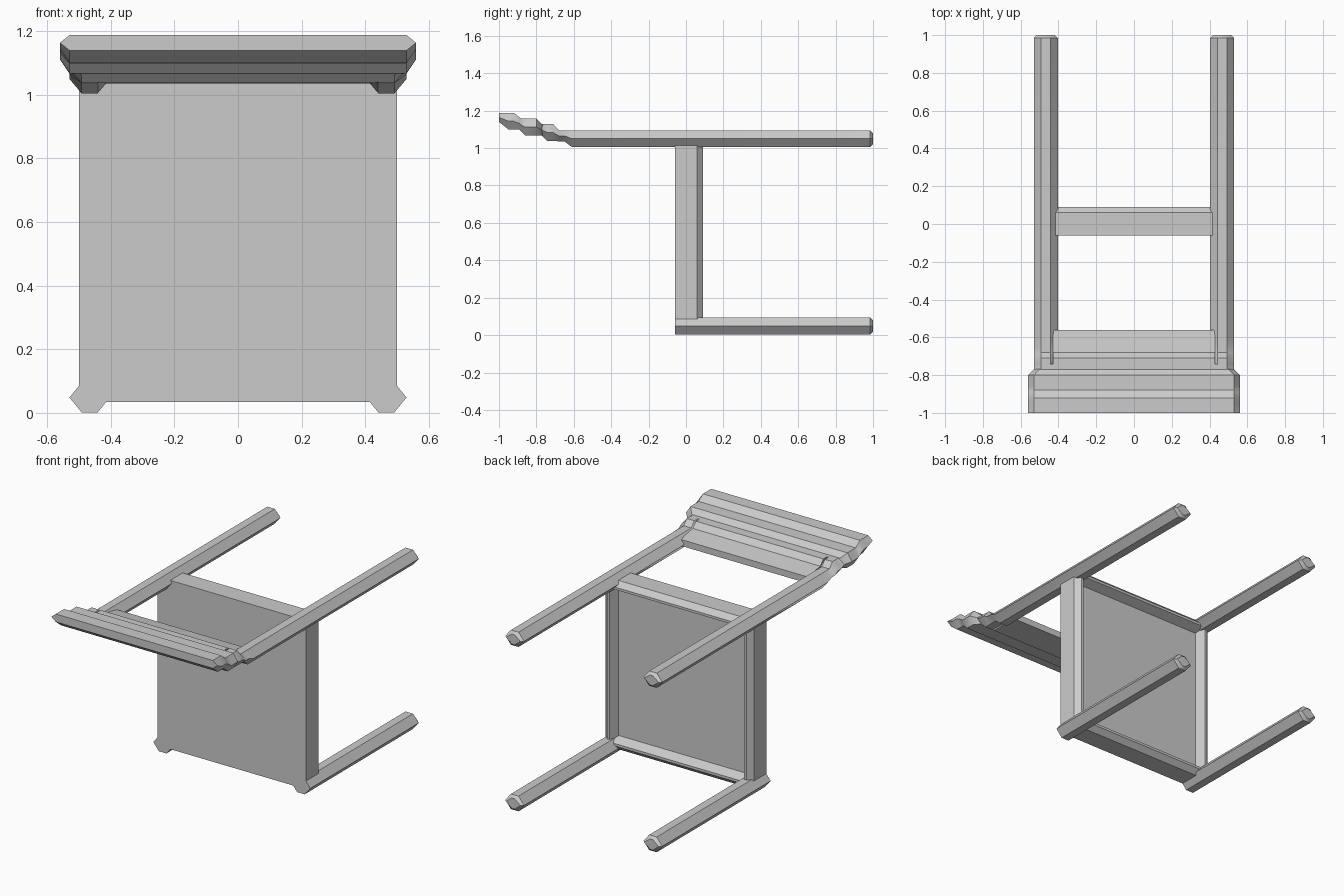
import bpy, bmesh

if "Cube" in bpy.data.objects:
    bpy.data.objects.remove(bpy.data.objects["Cube"])

def loft(name, stations):
    """Loft along y. Station: (y, x0, x1, z_bottom, z_top, side chamfer)."""
    bm = bmesh.new()
    rings = []
    for y, x0, x1, zb, zt, c in stations:
        zm = (zb + zt) / 2
        pts = [(x0, zm), (x0 + c, zb), (x1 - c, zb), (x1, zm), (x1 - c, zt), (x0 + c, zt)]
        rings.append([bm.verts.new((x, y, z)) for x, z in pts])
    for a, b in zip(rings, rings[1:]):
        for i in range(6):
            j = (i + 1) % 6
            bm.faces.new((a[i], a[j], b[j], b[i]))
    bm.faces.new(rings[0])
    bm.faces.new(rings[-1])
    bmesh.ops.recalc_face_normals(bm, faces=bm.faces)
    me = bpy.data.meshes.new(name)
    bm.to_mesh(me)
    bm.free()
    ob = bpy.data.objects.new(name, me)
    bpy.context.collection.objects.link(ob)
    bpy.ops.object.select_all(action='DESELECT')
    ob.select_set(True)
    bpy.context.view_layer.objects.active = ob
    bpy.ops.object.shade_smooth_by_angle(angle=0.6)
    return ob

def interp(profile, y):
    """Height of a (y, z) polyline, with y descending."""
    for (ya, za), (yb, zb) in zip(profile, profile[1:]):
        if ya >= y >= yb:
            return za + (zb - za) * (ya - y) / (ya - yb)
    return profile[-1][1]

# Stepped side profile shared by the backrest and the rear posts
top = [(1, 1.095), (-0.68, 1.095), (-0.71, 1.128), (-0.77, 1.128), (-0.80, 1.157),
       (-0.88, 1.157), (-0.92, 1.188), (-1, 1.188)]
under = [(1, 1.035), (-0.74, 1.037), (-0.77, 1.066), (-0.86, 1.068), (-0.89, 1.098),
         (-0.95, 1.1), (-1, 1.14)]
post_under = [(1, 1.005), (-0.61, 1.005), (-0.65, 1.036)] + under[1:]

def leg(name, side, ys, zb, zt):
    rows = []
    for k, y in enumerate(ys):
        s = 0.015 if k == 0 else 0      # eased foot
        lo, hi = sorted((side * (0.403 + s), side * (0.53 - s)))
        rows.append((y, lo, hi, zb(y) + s, zt(y) - s, 0.038))
    loft(name, rows)

for side, label in ((-1, "left"), (1, "right")):
    # Front legs
    leg("front_leg_" + label, side, (1, 0.985, -0.06), lambda y: 0.002, lambda y: 0.095)
    # Rear legs running on into the back posts
    ys = (1, 0.985, -0.61, -0.65, -0.68, -0.71, -0.74, -0.77, -0.80)
    leg("rear_leg_" + label, side, ys,
        lambda y: interp(post_under, y), lambda y: interp(top, y))

# Backrest panel, widening past the posts
rows = [(-0.56, -0.43, 0.43, 1.036, 1.075, 0.0)]
for y in (-0.65, -0.68, -0.71, -0.74, -0.77, -0.80, -0.86, -0.88, -0.89, -0.92, -0.95, -1):
    hx = 0.43 if y > -0.75 else 0.53 if y > -0.78 else 0.56
    zb, zt = interp(under, y), interp(top, y)
    if y == -0.65:
        zt = 1.09
    rows.append((y, -hx, hx, zb, zt, 0.0 if hx < 0.5 else 0.03))
loft("backrest", rows)

# Seat board with a hollow underside inside its apron
def seat_ring(y, inset):
    return (y, -0.5 + inset, 0.5 - inset, 0.035 + inset, 1.065 - inset, 0.0)
loft("seat", [seat_ring(-0.06, 0), seat_ring(0.06, 0), seat_ring(0.09, 0.03),
              seat_ring(0.09, 0.045), seat_ring(0.035, 0.07)])
